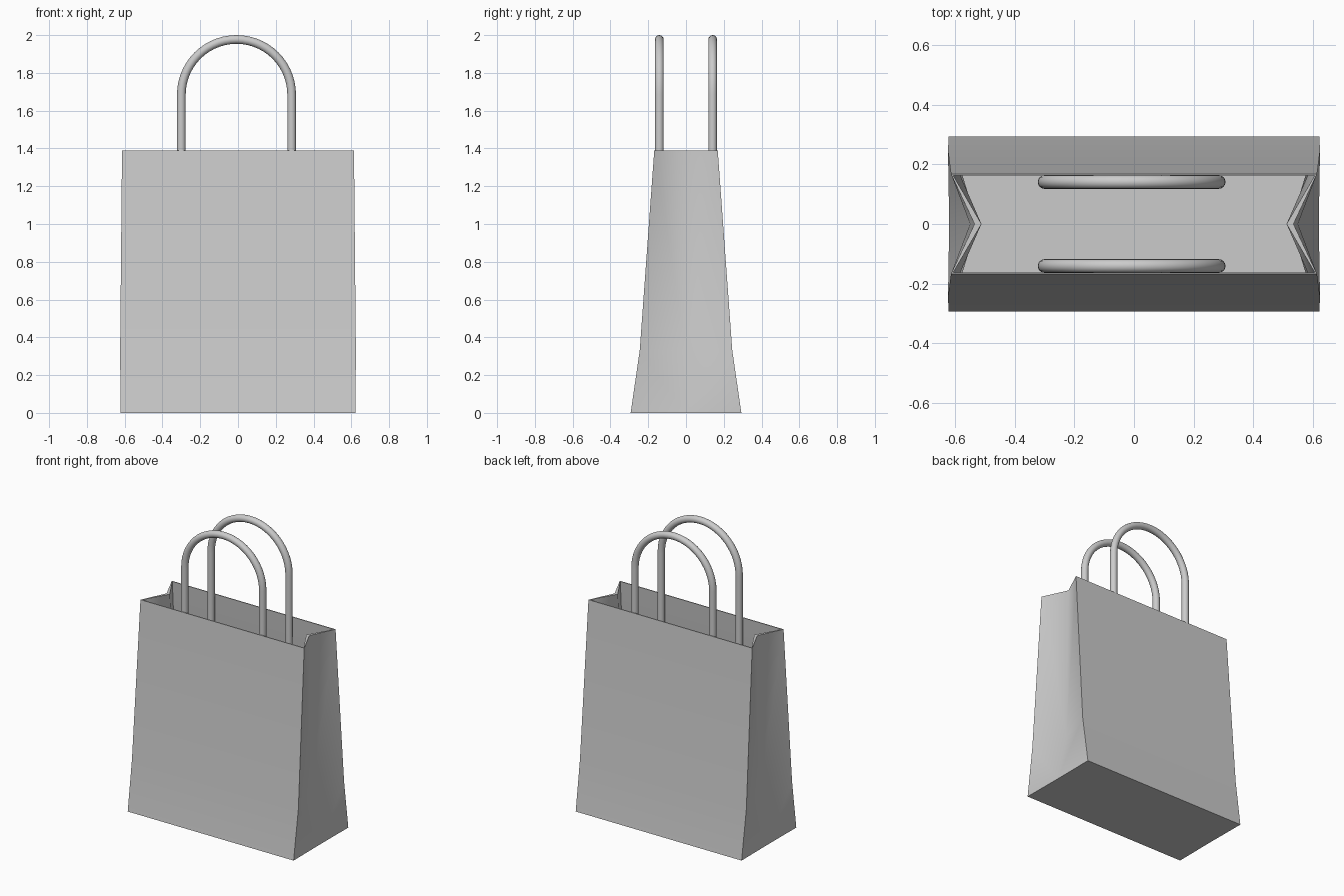
import bpy, bmesh, math

if "Cube" in bpy.data.objects:
    bpy.data.objects.remove(bpy.data.objects["Cube"])

# Levels of the paper shell: (half width, gusset fold x, half depth, z)
outer_levels = [(0.622, 0.62, 0.293, 0.0), (0.624, 0.55, 0.245, 0.33), (0.614, 0.535, 0.168, 1.39)]
inner_levels = [(0.614, 0.60, 0.287, 0.012), (0.616, 0.525, 0.239, 0.33), (0.606, 0.512, 0.162, 1.39)]


def ring(bm, w, fold, d, z):
    pts = [(w, -d), (fold, 0), (w, d), (-w, d), (-fold, 0), (-w, -d)]
    return [bm.verts.new((x, y, z)) for x, y in pts]


def bridge(bm, low, high):
    for i in range(6):
        j = (i + 1) % 6
        a, b, c, d = low[i], low[j], high[j], high[i]
        if i in (2, 5):                      # flat front and back panels
            bm.faces.new((a, b, c, d))
        elif j in (1, 4):                    # gusset halves, split from the fold
            bm.faces.new((a, b, d))
            bm.faces.new((b, c, d))
        else:
            bm.faces.new((a, b, c))
            bm.faces.new((a, c, d))


def smooth(ob, degrees):
    bpy.ops.object.select_all(action='DESELECT')
    ob.select_set(True)
    bpy.context.view_layer.objects.active = ob
    bpy.ops.object.shade_smooth_by_angle(angle=math.radians(degrees))


# Paper bag: outer skin, rim, inner skin
bm = bmesh.new()
outer = [ring(bm, *lv) for lv in outer_levels]
inner = [ring(bm, *lv) for lv in inner_levels]
loops = outer + inner[::-1]
for low, high in zip(loops, loops[1:]):
    bridge(bm, low, high)
# Underside and inner floor
for r in (outer[0], inner[0]):
    bm.faces.new((r[0], r[1], r[4], r[5]))
    bm.faces.new((r[1], r[2], r[3], r[4]))
bmesh.ops.recalc_face_normals(bm, faces=bm.faces)
mesh = bpy.data.meshes.new("paper_bag")
bm.to_mesh(mesh)
bm.free()
bag = bpy.data.objects.new("paper_bag", mesh)
bpy.context.collection.objects.link(bag)
smooth(bag, 55)


# Handles: round tube swept along an arch
def handle(name, y, radius=0.023, half=0.292, spring=1.685, foot=1.2, cx=-0.008):
    steps, sides = 28, 16
    path = [(cx + half, foot, 0.0)]
    for i in range(steps + 1):
        a = math.pi * i / steps
        path.append((cx + half * math.cos(a), spring + half * math.sin(a), a))
    path.append((cx - half, foot, math.pi))
    hb = bmesh.new()
    rings = []
    for x, z, a in path:
        section = []
        for k in range(sides):
            t = 2 * math.pi * k / sides
            r = radius * math.cos(t)
            section.append(hb.verts.new((x + r * math.cos(a), y + radius * math.sin(t), z + r * math.sin(a))))
        rings.append(section)
    for p, q in zip(rings, rings[1:]):
        for k in range(sides):
            n = (k + 1) % sides
            hb.faces.new((p[k], p[n], q[n], q[k]))
    hb.faces.new(rings[0])
    hb.faces.new(rings[-1])
    bmesh.ops.recalc_face_normals(hb, faces=hb.faces)
    me = bpy.data.meshes.new(name)
    hb.to_mesh(me)
    hb.free()
    ob = bpy.data.objects.new(name, me)
    bpy.context.collection.objects.link(ob)
    smooth(ob, 40)


handle("front_handle", -0.141)
handle("back_handle", 0.141)
